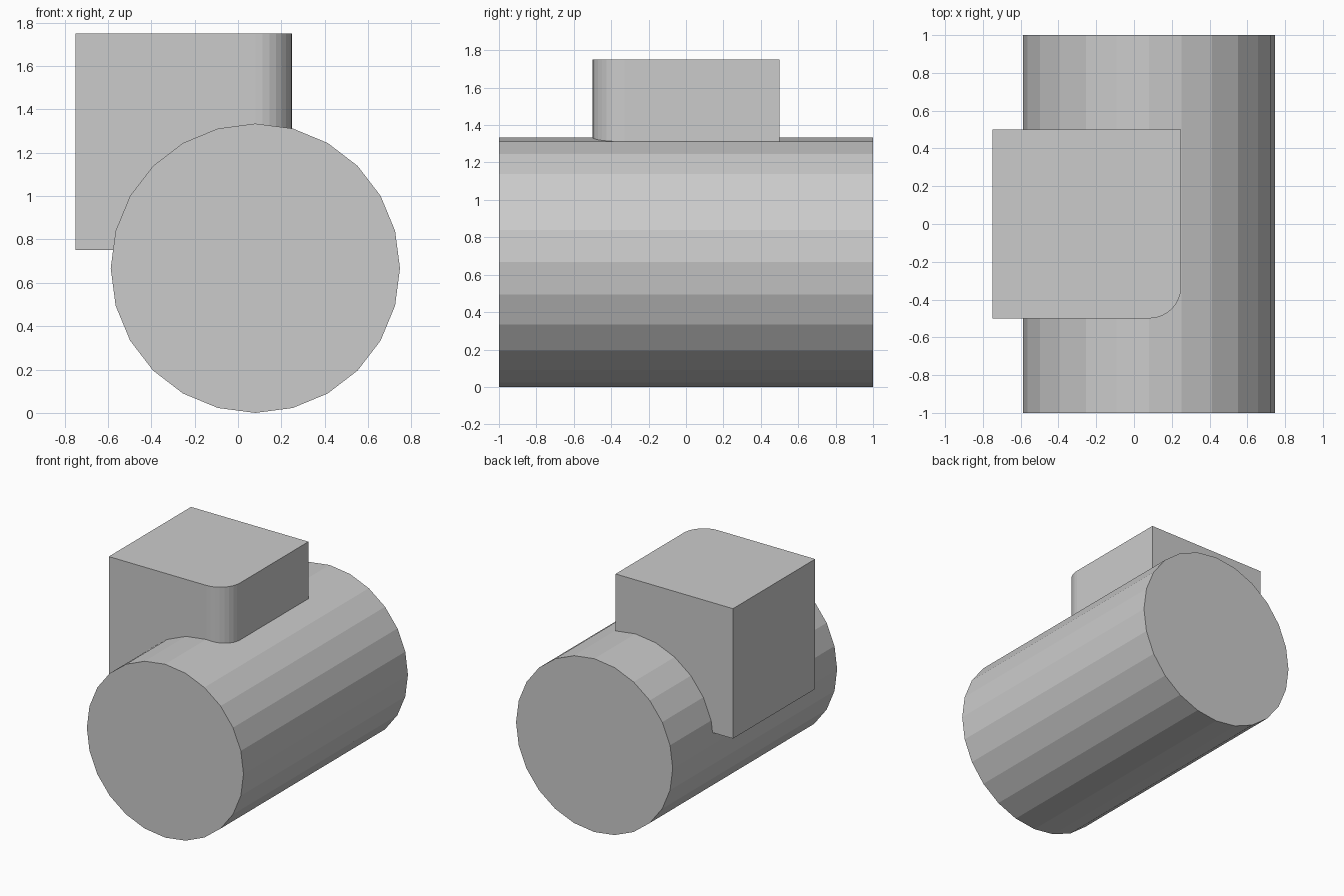
import bpy, bmesh
from math import pi, cos, sin

if "Cube" in bpy.data.objects:
    bpy.data.objects.remove(bpy.data.objects["Cube"])


def prism(name, outline, direction):
    """Extrude a closed 3D outline along a direction into a flat-faced solid."""
    bm = bmesh.new()
    face = bm.faces.new([bm.verts.new(p) for p in outline])
    ext = bmesh.ops.extrude_face_region(bm, geom=[face], use_keep_orig=True)
    top = [v for v in ext["geom"] if isinstance(v, bmesh.types.BMVert)]
    bmesh.ops.translate(bm, verts=top, vec=direction)
    bmesh.ops.recalc_face_normals(bm, faces=bm.faces)
    mesh = bpy.data.meshes.new(name)
    bm.to_mesh(mesh)
    bm.free()
    obj = bpy.data.objects.new(name, mesh)
    bpy.context.collection.objects.link(obj)
    return obj


# Lying 24-sided cylinder, resting on the ground
R, CX = 0.667, 0.08
ring = [(CX + R * cos(i * pi / 12), -1, R + R * sin(i * pi / 12)) for i in range(24)]
cylinder = prism("cylinder_with_block", ring, (0, 2, 0))

# Block with one rounded vertical edge at the front right
r, steps = 0.17, 8
arc = [(0.25 - r + r * sin(a), -0.5 + r - r * cos(a), 0.75)
       for a in (i * pi / 2 / steps for i in range(steps + 1))]
corners = [(0.25, 0.5, 0.75), (-0.75, 0.5, 0.75), (-0.75, -0.5, 0.75)]
block = prism("block_helper", arc + corners, (0, 0, 1))

# Fuse both solids, then drop the helper
union = cylinder.modifiers.new("union", 'BOOLEAN')
union.operation = 'UNION'
union.solver = 'EXACT'
union.object = block
bpy.context.view_layer.objects.active = cylinder
cylinder.select_set(True)
bpy.ops.object.modifier_apply(modifier=union.name)
bpy.data.objects.remove(block, do_unlink=True)
